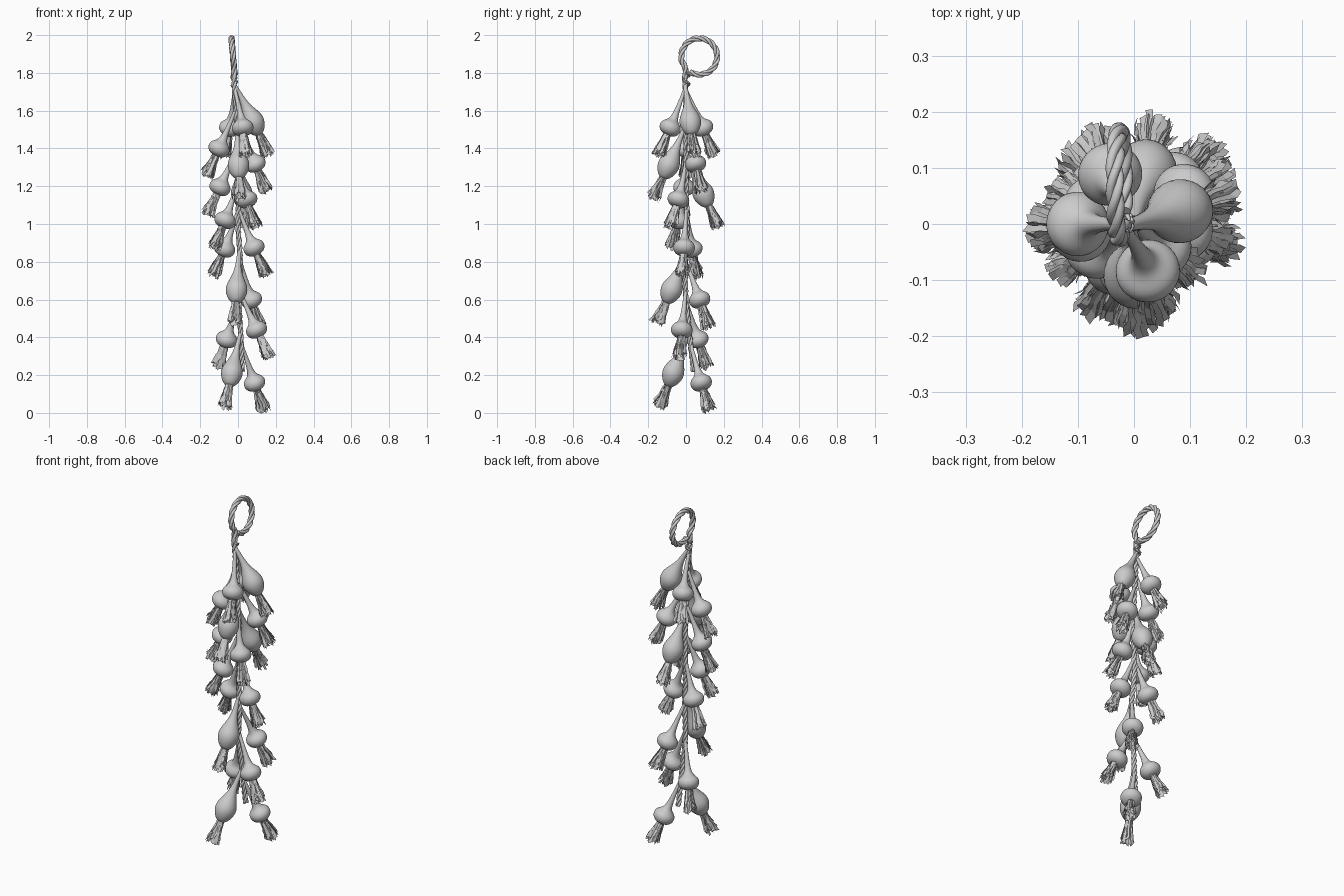
import bpy, bmesh, math, random
from mathutils import Vector

if "Cube" in bpy.data.objects:
    bpy.data.objects.remove(bpy.data.objects["Cube"])

random.seed(4)

# (x, y, z of the widest point, long bulb?)
BULBS = [
    (.083, .023, 1.54, 1), (.025, -.083, 1.51, 0), (-.042, .088, 1.51, 0),
    (-.10, 0, 1.40, 0), (.003, -.092, 1.31, 1), (.09, .05, 1.32, 0),
    (-.095, -.01, 1.195, 0), (.045, -.04, 1.13, 0), (.02, .092, 1.16, 1),
    (-.068, -.04, 1.02, 0), (-.07, .03, .87, 0), (.084, -.01, .875, 0),
    (-.008, -.076, .65, 1), (.07, .072, .60, 0), (.098, -.022, .44, 0),
    (-.06, .062, .39, 0), (-.033, -.068, .21, 1), (.087, .08, .16, 0)]

# distance from the root end, radius
ROUND = [(0, .012), (.002, .03), (.012, .048), (.028, .058), (.045, .06),
         (.06, .055), (.072, .043), (.082, .030), (.098, .021), (.13, .015),
         (.19, .011), (.25, .009)]
LONG = [(0, .012), (.006, .027), (.025, .043), (.05, .055), (.075, .06),
        (.1, .056), (.125, .045), (.15, .033), (.18, .022), (.22, .014),
        (.29, .010)]

ROPE = [(.022, .04, .22), (.015, .02, .4), (.005, 0, .6), (.012, -.005, .8),
        (0, .005, 1.0), (.005, 0, 1.2), (0, 0, 1.4), (-.01, 0, 1.6),
        (-.02, -.005, 1.74)]


def rope_at(z):
    z = max(z, ROPE[0][2])
    for a, b in zip(ROPE, ROPE[1:]):
        if z <= b[2]:
            return Vector(a).lerp(Vector(b), (z - a[2]) / (b[2] - a[2]))
    return Vector(ROPE[-1])


def finish(bm, name, smooth):
    me = bpy.data.meshes.new(name)
    bm.to_mesh(me)
    bm.free()
    ob = bpy.data.objects.new(name, me)
    bpy.context.collection.objects.link(ob)
    for p in me.polygons:
        p.use_smooth = smooth
    return ob


def frame(d):
    u = d.cross(Vector((.3, 1, .1))).normalized()
    return u, d.cross(u).normalized()


def bulb(i, x, y, z, is_long):
    prof = LONG if is_long else ROUND
    drop = .075 if is_long else .042
    out = Vector((x, y, 0)).normalized()
    d = (out * .46 - Vector((0, 0, 1))).normalized()
    end = Vector((x, y, z)) + d * drop
    top = rope_at(z + (.22 if is_long else .21))
    mid = end - d * (.17 if is_long else .13)
    # bent stem path sampled by length from the root end
    pts = [end.lerp(mid, t / 60).lerp(mid.lerp(top, t / 60), t / 60) for t in range(61)]
    lens = [0]
    for a, b in zip(pts, pts[1:]):
        lens.append(lens[-1] + (b - a).length)
    bm = bmesh.new()
    rings = []
    n = 16
    for s, r in [q for q in prof if q[0] < lens[-1] - .01] + [(lens[-1] * .9999, .009)]:
        k = next((j for j in range(60) if lens[j + 1] >= s), 59)
        c = pts[k].lerp(pts[k + 1], (s - lens[k]) / (lens[k + 1] - lens[k]))
        u, v = frame((pts[k + 1] - pts[k]).normalized())
        rings.append([bm.verts.new(c + r * (u * math.cos(a) + v * math.sin(a)))
                      for a in (2 * math.pi * j / n for j in range(n))])
    for a, b in zip(rings, rings[1:]):
        for j in range(n):
            bm.faces.new((a[j], a[(j + 1) % n], b[(j + 1) % n], b[j]))
    bm.faces.new(rings[0][::-1])
    bm.faces.new(rings[-1])
    sub = finish(bm, f"bulb_{i:02d}", True).modifiers.new("smooth", 'SUBSURF')
    sub.levels = sub.render_levels = 1
    roots(i, end, d)


def roots(i, base, d):
    # tuft of ragged, flared ribbons
    bm = bmesh.new()
    u, v = frame(d)
    for k in range(46):
        a = k * 2.399
        fill = math.sqrt((k + 10) / 56)
        length = random.uniform(.098, .132)
        twist = random.uniform(-.9, .9)
        prev = None
        for j in range(6):
            t = j / 5
            r = fill * (.019 + .012 * t + .008 * t * t) + random.uniform(-.003, .003)
            aa = a + random.uniform(-.12, .12)
            rad = u * math.cos(aa) + v * math.sin(aa)
            tan = v * math.cos(aa) - u * math.sin(aa)
            side = (tan * math.cos(twist) + rad * math.sin(twist)) * (.004 + .0035 * t)
            c = base + d * (length * t - .006) + rad * r
            jag = d * random.uniform(-.008, .008) * t
            row = [bm.verts.new(c - side + jag), bm.verts.new(c + side - jag)]
            if prev:
                bm.faces.new((prev[0], prev[1], row[1], row[0]))
            prev = row
    finish(bm, f"roots_{i:02d}", False)


def spline(ctrl, step=8):
    out = []
    p = [ctrl[0]] + ctrl + [ctrl[-1]]
    for a, b, c, e in zip(p, p[1:], p[2:], p[3:]):
        for k in range(step):
            t = k / step
            out.append(.5 * (2 * b + (c - a) * t + (2 * a - 5 * b + 4 * c - e) * t * t
                             + (3 * b - a - 3 * c + e) * t ** 3))
    return out + [ctrl[-1]]


def twisted_rope(name, ctrl, strands=3, off=.009, rad=.0085, pitch=.11):
    path = spline([Vector(p) for p in ctrl], 30)
    fine, step = [path[0]], .008
    for p in path:
        if (p - fine[-1]).length >= step:
            fine.append(p)
    cu = bpy.data.curves.new(name, 'CURVE')
    cu.dimensions = '3D'
    cu.bevel_depth = rad
    cu.bevel_resolution = 2
    cu.use_fill_caps = True
    tans = [(fine[min(i + 1, len(fine) - 1)] - fine[max(i - 1, 0)]).normalized()
            for i in range(len(fine))]
    for s in range(strands):
        sp = cu.splines.new('POLY')
        sp.points.add(len(fine) - 1)
        u, dist = Vector((1, 0, 0)), 0
        for i, (p, t) in enumerate(zip(fine, tans)):
            u = (u - t * u.dot(t)).normalized()
            if i:
                dist += (p - fine[i - 1]).length
            a = 2 * math.pi * (dist / pitch + s / strands)
            q = p + off * (u * math.cos(a) + t.cross(u) * math.sin(a))
            sp.points[i].co = (*q, 1)
        sp.use_smooth = True
    ob = bpy.data.objects.new(name, cu)
    bpy.context.collection.objects.link(ob)


# onions with stems and root tufts
for i, b in enumerate(BULBS):
    bulb(i + 1, *b)

# main rope hanging down the middle
twisted_rope("main_rope", ROPE + [(-.022, -.005, 1.79)], off=.008, rad=.0075)

# hanging loop
loop = []
for k in range(17):
    a = math.radians(-140 - 345 * k / 16)
    z = 1.887 + .096 * math.sin(a)
    loop.append((-.018 - .016 * (z - 1.79) / .19, .070 + .095 * math.cos(a), z))
twisted_rope("hanging_loop", [(-.02, -.004, 1.77)] + loop, off=.0085, rad=.0085, pitch=.14)

# wrapping that ties the loop shut
wrap = [(-.020 + .014 * math.cos(k * .8), .002 + .016 * math.sin(k * .8), 1.80 - .006 * k)
        for k in range(13)]
twisted_rope("loop_tie", wrap, strands=2, off=.004, rad=.0045, pitch=.06)
